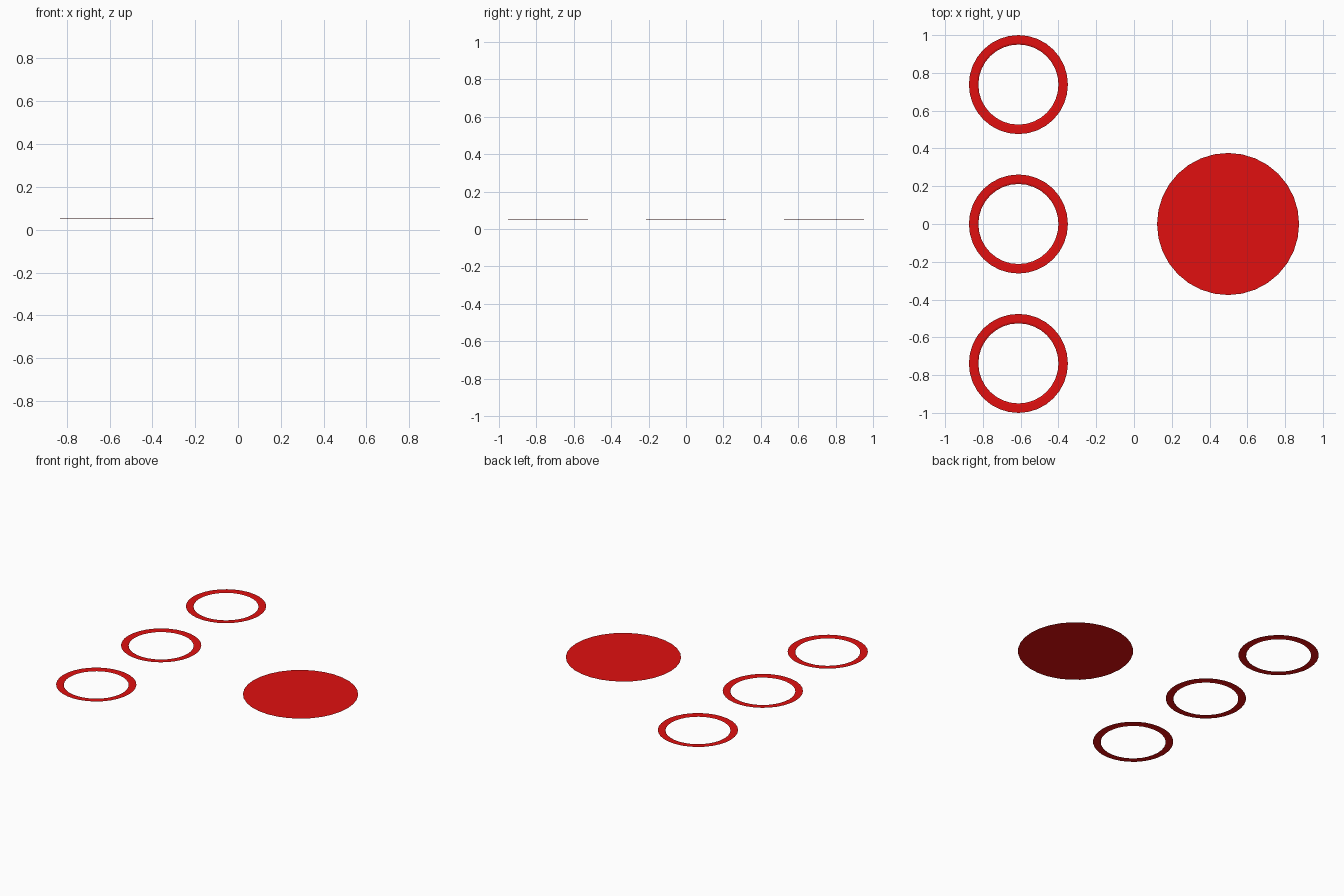
import bpy, bmesh, math

if "Cube" in bpy.data.objects:
    bpy.data.objects.remove(bpy.data.objects["Cube"])

SIDES = 32

red = bpy.data.materials.new("red")
red.diffuse_color = (0.75, 0.005, 0.005, 1)
red.use_nodes = True
red.node_tree.nodes["Principled BSDF"].inputs["Base Color"].default_value = red.diffuse_color


def make_object(name, bm, location):
    mesh = bpy.data.meshes.new(name)
    bm.to_mesh(mesh)
    bm.free()
    mesh.materials.append(red)
    obj = bpy.data.objects.new(name, mesh)
    obj.location = location
    bpy.context.collection.objects.link(obj)


def circle(bm, radius, z):
    return [bm.verts.new((radius * math.cos(a), radius * math.sin(a), z))
            for a in (2 * math.pi * i / SIDES for i in range(SIDES))]


def ring(name, location, profile):
    """Open band lofted through (radius, z) circles, outside to inside."""
    bm = bmesh.new()
    loops = [circle(bm, r, z) for r, z in profile]
    for outer, inner in zip(loops, loops[1:]):
        for i in range(SIDES):
            j = (i + 1) % SIDES
            bm.faces.new((outer[i], outer[j], inner[j], inner[i]))
    make_object(name, bm, location)


# Large flat disc on the ground
bm = bmesh.new()
bm.faces.new(circle(bm, 0.376, 0))
make_object("large_disc", bm, (0.498, 0, 0))

# Three raised flat rings with a slight inner lip
for name, y in (("front_ring", -0.738), ("middle_ring", 0), ("back_ring", 0.738)):
    ring(name, (-0.612, y, 0.055), [(0.262, 0), (0.222, 0), (0.212, -0.003)])
